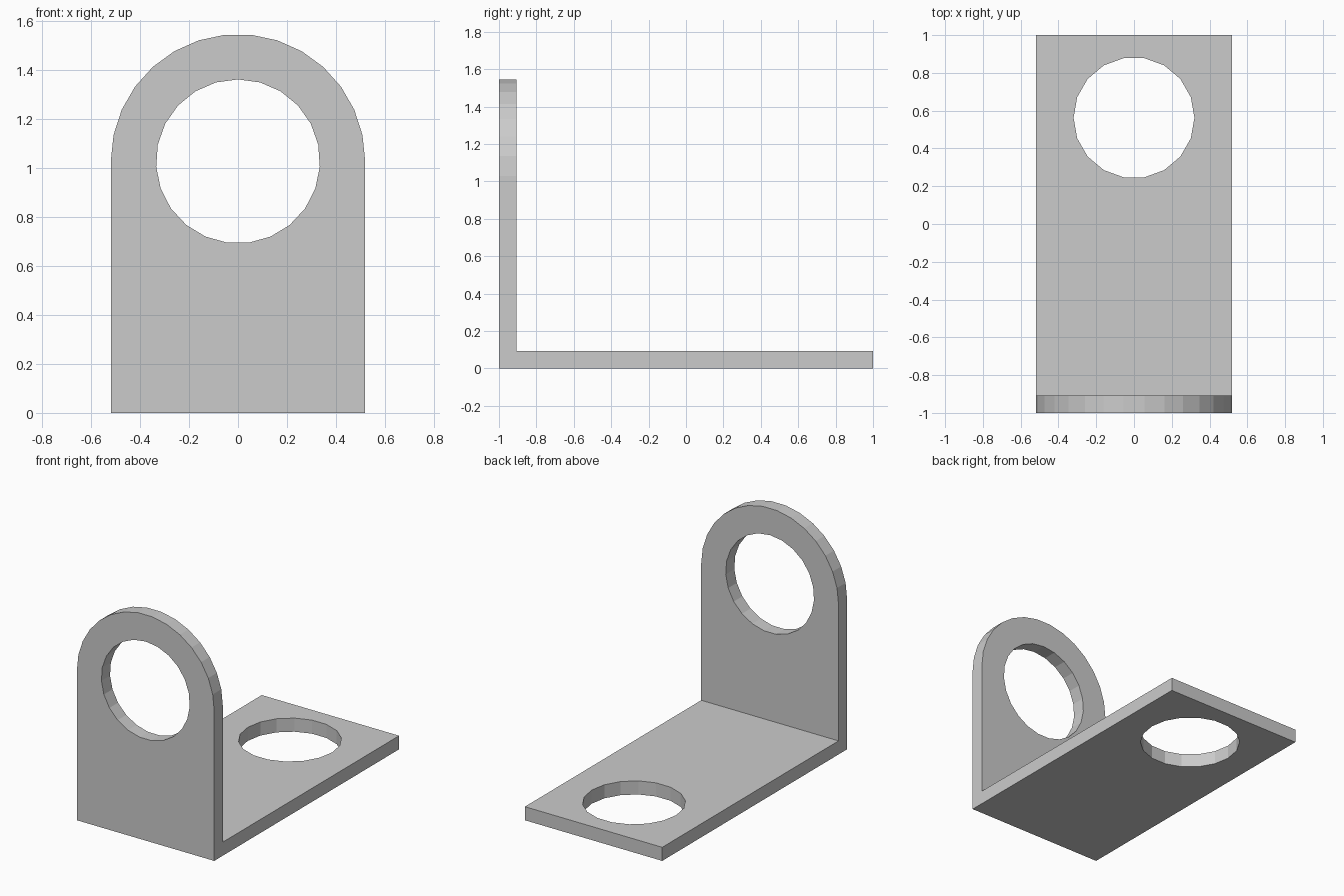
import bpy, bmesh
from math import sin, cos, pi, radians
from mathutils import Vector

if "Cube" in bpy.data.objects:
    bpy.data.objects.remove(bpy.data.objects["Cube"])

W, T = 0.52, 0.093          # half width, plate thickness
ARCH_Z = 1.028              # centre height of the arch and its hole
HOLE_Y = 0.5625             # centre of the base hole


def prism(name, points, direction):
    """Extrude a closed outline along a direction."""
    bm = bmesh.new()
    face = bm.faces.new([bm.verts.new(p) for p in points])
    geom = bmesh.ops.extrude_face_region(bm, geom=[face])["geom"]
    moved = [v for v in geom if isinstance(v, bmesh.types.BMVert)]
    bmesh.ops.translate(bm, verts=moved, vec=Vector(direction))
    bmesh.ops.recalc_face_normals(bm, faces=bm.faces)
    mesh = bpy.data.meshes.new(name)
    bm.to_mesh(mesh)
    bm.free()
    obj = bpy.data.objects.new(name, mesh)
    bpy.context.collection.objects.link(obj)
    return obj


def circle(r, n, start):
    return [(r * cos(start + 2 * pi * i / n), r * sin(start + 2 * pi * i / n))
            for i in range(n)]


def combine(target, tool, operation):
    """Apply a boolean and discard the helper."""
    mod = target.modifiers.new(operation.lower(), 'BOOLEAN')
    mod.operation, mod.solver, mod.object = operation, 'EXACT', tool
    bpy.context.view_layer.objects.active = target
    bpy.ops.object.modifier_apply(modifier=mod.name)
    bpy.data.objects.remove(tool)


# L-shaped side profile, extruded wider than the final part
side = [(-1, 0), (1, 0), (1, T), (-1 + T, T), (-1 + T, 1.7), (-1, 1.7)]
bracket = prism("angle_bracket", [(-0.7, y, z) for y, z in side], (1.4, 0, 0))

# Round-topped front outline trims the sides and top
arch = [(W * cos(radians(12 * i)), ARCH_Z + W * sin(radians(12 * i)))
        for i in range(16)]
outline = [(-W, -0.2)] + [(W, -0.2)] + arch
combine(bracket, prism("outline_trim", [(x, -1.2, z) for x, z in outline],
                       (0, 2.4, 0)), 'INTERSECT')

# Hole in the upright plate
wall_hole = [(x, -1.2, ARCH_Z + z) for x, z in circle(0.335, 23, pi / 2)]
combine(bracket, prism("wall_hole", wall_hole, (0, 0.5, 0)), 'DIFFERENCE')

# Hole in the base plate
base_hole = [(x, HOLE_Y + y, -0.2) for x, y in circle(0.32, 18, 0)]
combine(bracket, prism("base_hole", base_hole, (0, 0, 0.5)), 'DIFFERENCE')
